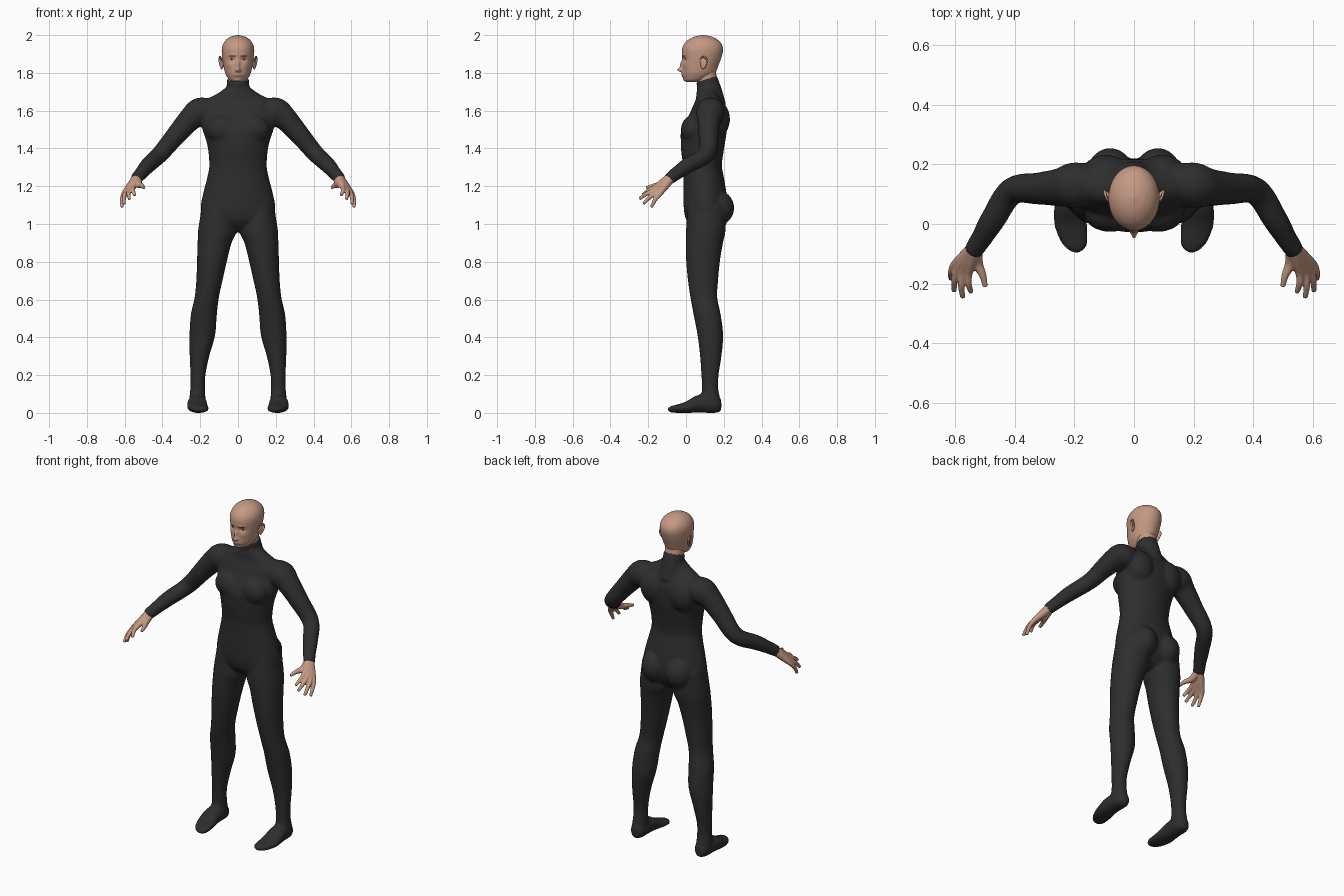
import bpy, bmesh, math
from mathutils import Vector, Matrix

if "Cube" in bpy.data.objects:
    bpy.data.objects.remove(bpy.data.objects["Cube"])

X, Y, Z = Vector((1, 0, 0)), Vector((0, 1, 0)), Vector((0, 0, 1))
SIDES = (1, -1)


def material(name, color, rough=0.6):
    mat = bpy.data.materials.new(name)
    mat.use_nodes = True
    mat.diffuse_color = (*color, 1)
    shader = mat.node_tree.nodes["Principled BSDF"]
    shader.inputs["Base Color"].default_value = (*color, 1)
    shader.inputs["Roughness"].default_value = rough
    return mat


SUIT = material("black suit", (.027, .027, .028))
SKIN = material("skin", (.56, .32, .225))
LIPS = material("lips", (.42, .2, .15))
DARK = material("dark brown", (.06, .03, .02))
WHITE = material("eye white", (.6, .55, .5))


def spline(rows, steps):
    """Smooth curve through rows of numbers."""
    out = []
    for i in range(len(rows) - 1):
        p0, p1, p2 = rows[max(i - 1, 0)], rows[i], rows[i + 1]
        p3 = rows[min(i + 2, len(rows) - 1)]
        for k in range(steps):
            t = k / steps
            out.append([b + t / 2 * (c - a + t * (2 * a - 5 * b + 4 * c - d + t * (3 * (b - c) + d - a)))
                        for a, b, c, d in zip(p0, p1, p2, p3)])
    return out + [list(rows[-1])]


def loft(bm, rows, axes=None, side=1, segs=32, steps=5):
    """Skin elliptical rings (x, y, z, radius, radius); rings follow the path if axes is None."""
    path = spline(rows, steps)
    rings = []
    for i, (x, y, z, a, b) in enumerate(path):
        if axes:
            u, v = axes
        else:
            nxt, prv = path[min(i + 1, len(path) - 1)], path[max(i - 1, 0)]
            tangent = (Vector(nxt[:3]) - Vector(prv[:3])).normalized()
            u = tangent.cross(X + Z).normalized()
            v = tangent.cross(u)
        ring = []
        for k in range(segs):
            ang = math.tau * k / segs
            co = Vector((x, y, z)) + u * a * math.cos(ang) + v * b * math.sin(ang)
            co.x *= side
            ring.append(bm.verts.new(co))
        rings.append(ring)
    for r, q in zip(rings, rings[1:]):
        for k in range(segs):
            j = (k + 1) % segs
            bm.faces.new((r[k], r[j], q[j], q[k]))
    bm.faces.new(rings[0])
    bm.faces.new(rings[-1])


def column(bm, rows, side=1, **kw):
    """Upright loft from rows of (height, x min, x max, y min, y max)."""
    loft(bm, [((a + b) / 2, (c + d) / 2, z, (b - a) / 2, (d - c) / 2) for z, a, b, c, d in rows],
         (X, Y), side, **kw)


def tube(bm, rows, side=1, **kw):
    loft(bm, [(*r, r[-1]) for r in rows], None, side, **kw)


def ball(bm, center, radii, turn=0):
    mat = Matrix.Translation(center) @ Matrix.Rotation(turn, 4, 'Z') @ Matrix.Diagonal((*radii, 1))
    bmesh.ops.create_uvsphere(bm, u_segments=24, v_segments=16, radius=1, matrix=mat)


def finish(bm, name, mats, voxel=0, smooth=0):
    bmesh.ops.recalc_face_normals(bm, faces=bm.faces)
    for f in bm.faces:
        f.smooth = True
    mesh = bpy.data.meshes.new(name)
    bm.to_mesh(mesh)
    bm.free()
    obj = bpy.data.objects.new(name, mesh)
    bpy.context.collection.objects.link(obj)
    for m in mats:
        mesh.materials.append(m)
    if voxel:
        mod = obj.modifiers.new("blend", 'REMESH')
        mod.mode, mod.voxel_size, mod.use_smooth_shade = 'VOXEL', voxel, True
        mod = obj.modifiers.new("soften", 'SMOOTH')
        mod.factor, mod.iterations = .5, smooth
    return obj


# Bodysuit: torso and collar
bm = bmesh.new()
torso = [(.96, .08, .06, .15), (1, .17, .015, .19), (1.04, .194, -.005, .21), (1.1, .197, -.013, .22),
         (1.18, .18, -.014, .212), (1.25, .162, -.014, .2), (1.31, .152, -.016, .19),
         (1.39, .158, -.026, .2), (1.45, .171, -.028, .21), (1.5, .188, -.024, .216),
         (1.58, .2, .018, .218), (1.62, .2, .035, .207), (1.66, .165, .052, .188),
         (1.69, .11, .055, .175), (1.72, .068, .06, .165)]
column(bm, [(z, -w, w, f, b) for z, w, f, b in torso], segs=48)
tube(bm, [(0, .15, 1.62, .064), (0, .133, 1.69, .061), (0, .108, 1.768, .059)])

leg = [(1.1, .03, .19, .01, .21), (.97, .008, .211, 0, .21), (.9, .034, .214, -.001, .196),
       (.81, .057, .217, 0, .181), (.7, .082, .221, .01, .17), (.61, .101, .23, .023, .166),
       (.52, .112, .25, .04, .184), (.41, .121, .257, .061, .197), (.3, .152, .256, .074, .188),
       (.2, .172, .252, .081, .173), (.13, .174, .253, .084, .171), (.06, .172, .258, .08, .182),
       (.01, .18, .25, .09, .175)]
foot = [(.213, .187, .04, .02, .03), (.214, .16, .045, .042, .045), (.215, .1, .05, .049, .05),
        (.216, .05, .045, .053, .045), (.213, 0, .03, .056, .03), (.203, -.05, .022, .049, .022),
        (.196, -.08, .019, .036, .017), (.194, -.096, .018, .014, .009)]
arm = [(.13, .135, 1.595, .065), (.2, .13, 1.592, .077), (.25, .123, 1.558, .064),
       (.32, .119, 1.48, .054), (.41, .11, 1.373, .046), (.475, .013, 1.312, .042),
       (.51, -.045, 1.272, .036), (.542, -.094, 1.235, .032)]
for s in SIDES:
    column(bm, leg, s)
    loft(bm, foot, (X, Z), s)
    tube(bm, arm, s)
    # Buttocks, shoulder blades and chest
    ball(bm, (s * .08, .15, 1.085), (.085, .106, .1))
    ball(bm, (s * .095, .16, 1.555), (.085, .073, .1))
    ball(bm, (s * .08, .035, 1.5), (.088, .062, .075))
finish(bm, "bodysuit", [SUIT], .008, 8)

# Hands: each finger runs from the wrist through its knuckle to the tip
knuckles = [(.556, -.165, 1.192), (.575, -.162, 1.18), (.591, -.152, 1.17), (.602, -.137, 1.162)]
tips = [(.546, -.23, 1.152), (.575, -.247, 1.133), (.604, -.226, 1.106), (.615, -.184, 1.088)]
for s, label in zip(SIDES, ("left", "right")):
    bm = bmesh.new()
    for k, t in zip(knuckles, tips):
        k, t = Vector(k), Vector(t)
        wrist = Vector((.532, -.078, 1.248)).lerp(k, .05)
        bend = k.lerp(t, .5) + Vector((.005, -.002, .005))
        tube(bm, [(*wrist, .026), (*wrist.lerp(k, .5), .021), (*k, .0145), (*bend, .0115), (*t, .0085)],
             s, segs=16)
    tube(bm, [(.532, -.08, 1.24, .024), (.526, -.13, 1.21, .019), (.508, -.172, 1.202, .0125),
              (.499, -.211, 1.192, .0085)], s, segs=16)
    finish(bm, label + "_hand", [SKIN], .004, 4)

# Neck
bm = bmesh.new()
tube(bm, [(0, .135, 1.69, .053), (0, .112, 1.76, .054), (0, .1, 1.83, .054)])
finish(bm, "neck", [SKIN])

# Head
bm = bmesh.new()
skull = [(1.752, .025, .005, .07), (1.76, .042, -.006, .095), (1.775, .055, -.013, .13),
         (1.8, .068, -.019, .156), (1.84, .077, -.019, .172), (1.88, .083, -.02, .187),
         (1.92, .086, -.022, .196), (1.95, .08, -.012, .19), (1.975, .063, .012, .168),
         (1.992, .037, .045, .135), (2, .006, .083, .095)]
column(bm, [(z, -w, w, f, b) for z, w, f, b in skull], segs=128, steps=7)

# Face relief: (x, z, depth, width, height) of each soft bump
relief = [(0, 1.816, -.026, .011, .011), (0, 1.842, -.013, .009, .02), (0, 1.786, -.009, .024, .01),
          (0, 1.785, .004, .02, .003), (0, 1.762, -.006, .02, .009)]
for s in SIDES:
    relief += [(s * .031, 1.871, .009, .016, .011), (s * .03, 1.893, -.003, .022, .007),
               (s * .045, 1.838, -.004, .018, .015), (s * .011, 1.811, -.007, .006, .007)]
for v in bm.verts:
    x, y, z = v.co
    if y < .06:
        v.co.y += sum(d * math.exp(-((x - bx) / w) ** 2 - ((z - bz) / h) ** 2)
                      for bx, bz, d, w, h in relief)

# Lips and brows painted by position
for f in bm.faces:
    c = f.calc_center_median()
    if c.y < .04:
        if (c.x / .024) ** 2 + ((c.z - 1.785) / .0075) ** 2 < 1:
            f.material_index = 1
        elif .013 < abs(c.x) < .047 and abs(c.z - 1.891 + abs(abs(c.x) - .03) * .15) < .0035:
            f.material_index = 2
finish(bm, "head", [SKIN, LIPS, DARK])

for s, label in zip(SIDES, ("left", "right")):
    # Eye with a dark iris facing forward
    bm = bmesh.new()
    ball(bm, (s * .031, .0075, 1.872), (.0145, .0125, .008))
    for f in bm.faces:
        c = f.calc_center_median()
        f.material_index = int(c.y < .0075 and abs(c.x - s * .031) < .006 or c.z > 1.8755)
    finish(bm, label + "_eye", [WHITE, DARK])

    # Ear: flat shell, raised rim and lobe
    bm = bmesh.new()
    ball(bm, (s * .085, .092, 1.85), (.008, .018, .03), s * -.35)
    rim = [(.082, .076, 1.86, .004), (.09, .081, 1.88, .004), (.096, .097, 1.886, .005),
           (.099, .11, 1.868, .005), (.094, .104, 1.842, .005), (.086, .088, 1.82, .005)]
    tube(bm, rim, s, segs=12)
    finish(bm, label + "_ear", [SKIN], .003, 3)
